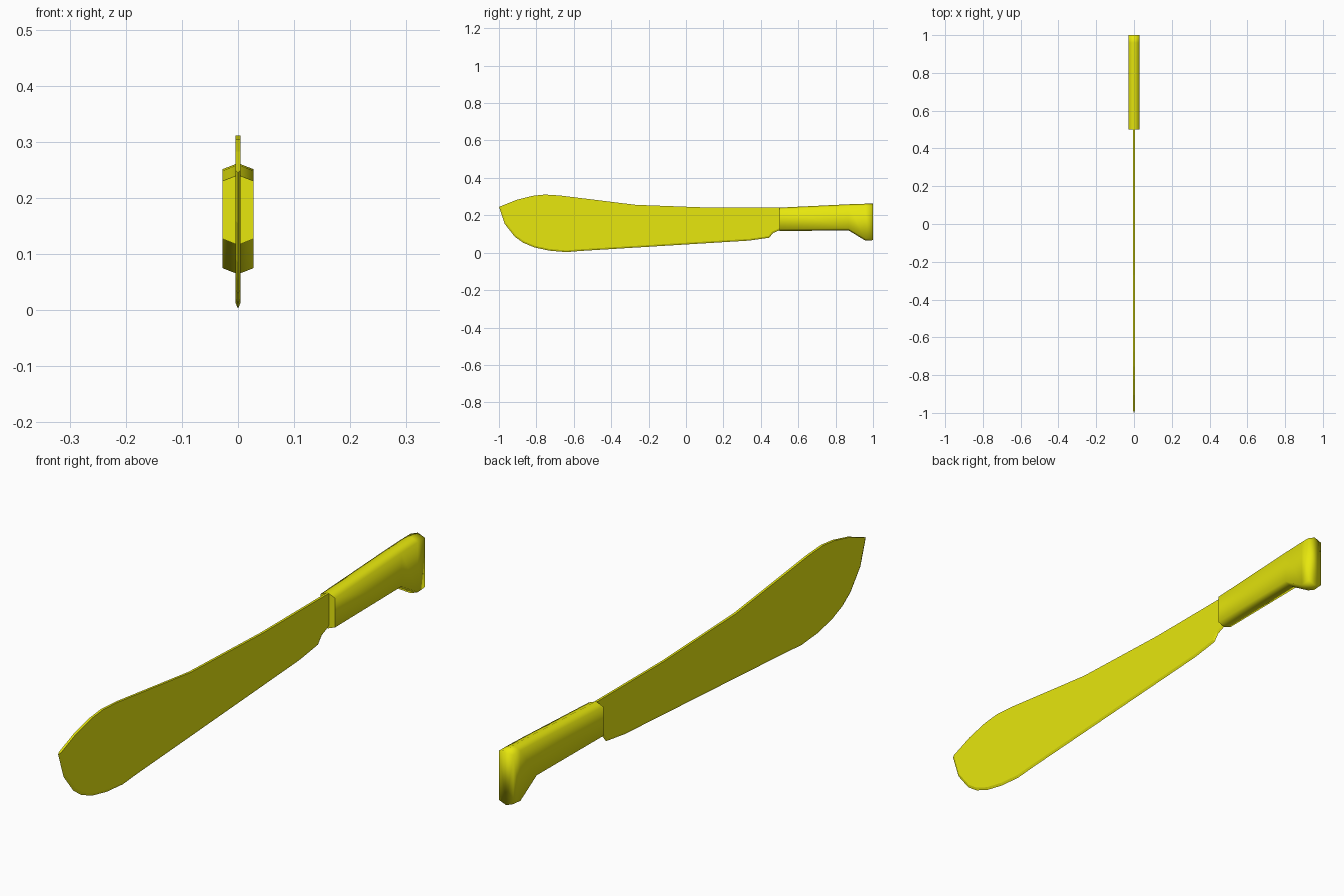
import bpy, bmesh
from mathutils import Vector

if "Cube" in bpy.data.objects:
    bpy.data.objects.remove(bpy.data.objects["Cube"])

yellow = bpy.data.materials.new("yellow")
yellow.diffuse_color = (0.8, 0.8, 0.004, 1)
yellow.use_nodes = True
yellow.node_tree.nodes["Principled BSDF"].inputs["Base Color"].default_value = yellow.diffuse_color


def finish(name, bm):
    bmesh.ops.recalc_face_normals(bm, faces=bm.faces)
    mesh = bpy.data.meshes.new(name)
    bm.to_mesh(mesh)
    bm.free()
    mesh.materials.append(yellow)
    obj = bpy.data.objects.new(name, mesh)
    bpy.context.collection.objects.link(obj)
    return obj


# Blade: flat plate with a thin ground cutting edge, profile in (y, z)
T = 0.0042       # half thickness
GRIND = 0.009    # width of the ground edge
spine = [(0.5, 0.241), (0.13, 0.241), (-0.27, 0.256), (-0.675, 0.306),
         (-0.755, 0.311), (-0.82, 0.304), (-0.905, 0.283)]
edge = [(-1.0, 0.245), (-0.97, 0.155), (-0.915, 0.085), (-0.87, 0.053),
        (-0.81, 0.028), (-0.73, 0.011), (-0.64, 0.003), (-0.57, 0.009),
        (0.34, 0.065), (0.445, 0.08), (0.465, 0.105), (0.5, 0.12)]

# Cutting edge moved inward along its averaged normals
inner = []
for i, p in enumerate(edge):
    a, b = Vector(edge[max(i - 1, 0)]), Vector(edge[min(i + 1, len(edge) - 1)])
    d = (b - a).normalized()
    inner.append((p[0] - d.y * GRIND, p[1] + d.x * GRIND))
inner[0] = (-0.99, 0.249)
inner[-1] = (0.5, 0.13)

bm = bmesh.new()
tip = [bm.verts.new((0, y, z)) for y, z in edge]
sides = []
for x in (-T, T):
    s = [bm.verts.new((x, y, z)) for y, z in spine]
    n = [bm.verts.new((x, y, z)) for y, z in inner]
    bm.faces.new(s + n)
    for i in range(len(edge) - 1):
        bm.faces.new((n[i], n[i + 1], tip[i + 1], tip[i]))
    sides.append(s + n[:1] + n[-1:])
left, right = sides
k = len(spine)
for i in range(k):
    bm.faces.new((left[i], left[i + 1], right[i + 1], right[i]))
bm.faces.new((left[k], right[k], tip[0]))
bm.faces.new((left[0], right[0], right[-1], tip[-1], left[-1]))
finish("blade", bm)

# Handle: six-sided section lofted along y, flaring down into a pommel
W, RIDGE = 0.028, 0.011
stations = [(0.5, 0.241, 0.116), (0.87, 0.259, 0.119),
            (0.96, 0.262, 0.064), (1.0, 0.262, 0.067)]
bm = bmesh.new()
rings = []
for y, top, bot in stations:
    section = [(0, top), (W, top - RIDGE), (W, bot + RIDGE),
               (0, bot), (-W, bot + RIDGE), (-W, top - RIDGE)]
    rings.append([bm.verts.new((x, y, z)) for x, z in section])
for a, b in zip(rings, rings[1:]):
    for i in range(6):
        j = (i + 1) % 6
        bm.faces.new((a[i], a[j], b[j], b[i]))
front = bm.faces.new(rings[0])
bm.faces.new(rings[-1])
for f in bm.faces:
    f.smooth = True
for e in front.edges:
    e.smooth = False
finish("handle", bm)
